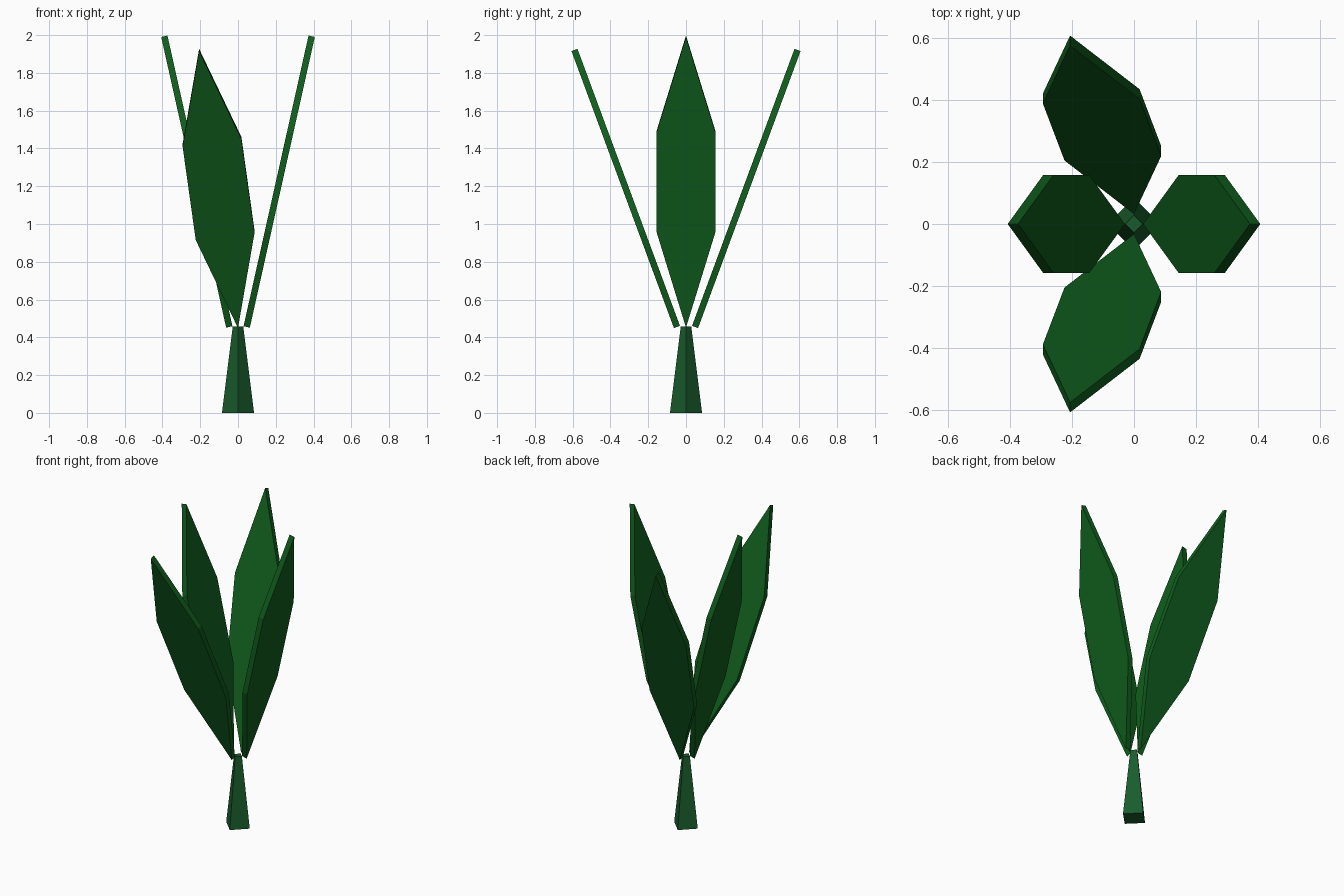
import bpy, bmesh
from math import radians
from mathutils import Matrix

if "Cube" in bpy.data.objects:
    bpy.data.objects.remove(bpy.data.objects["Cube"])


def material(name, color):
    m = bpy.data.materials.new(name)
    m.diffuse_color = color
    m.use_nodes = True
    m.node_tree.nodes["Principled BSDF"].inputs["Base Color"].default_value = m.diffuse_color
    return m


leaf_green = material("leaf_green", (0.005, 0.11, 0.012, 1))
stem_green = material("stem_green", (0.010, 0.107, 0.025, 1))

# Stem: four-sided taper with its corners on the axes
bpy.ops.mesh.primitive_cone_add(vertices=4, radius1=0.085, radius2=0.028,
                                depth=0.457, location=(0, 0, 0.2285))
stem = bpy.context.object
stem.name = "stem"
stem.data.materials.append(stem_green)

# Leaf outline (width, length) and thickness
OUTLINE = [(0, 0), (0.157, 0.522), (0.157, 1.055), (0, 1.577),
           (-0.157, 1.055), (-0.157, 0.522)]
THICK = 0.034


def leaf(name, heading, base, tilt, roll):
    """Hexagonal slab, rolled in its own plane, tilted outwards, then turned."""
    bm = bmesh.new()
    face = bm.faces.new([bm.verts.new((-THICK / 2, w, l)) for w, l in OUTLINE])
    ext = bmesh.ops.extrude_face_region(bm, geom=[face])["geom"]
    bmesh.ops.translate(bm, vec=(THICK, 0, 0),
                        verts=[g for g in ext if isinstance(g, bmesh.types.BMVert)])
    bm.transform(Matrix.Rotation(radians(heading), 4, 'Z')
                 @ Matrix.Translation((base, 0, 0.455))
                 @ Matrix.Rotation(radians(tilt), 4, 'Y')
                 @ Matrix.Rotation(radians(roll), 4, 'X'))
    bmesh.ops.recalc_face_normals(bm, faces=bm.faces)
    mesh = bpy.data.meshes.new(name)
    bm.to_mesh(mesh)
    bm.free()
    mesh.materials.append(leaf_green)
    bpy.context.collection.objects.link(bpy.data.objects.new(name, mesh))


# Upright side leaves, and front and back leaves leaning to the left
leaf("right_leaf", 0, 0.046, 12.6, 0)
leaf("left_leaf", 180, 0.046, 12.6, 0)
leaf("back_leaf", 90, 0.048, 20.3, -7.5)
leaf("front_leaf", -90, 0.048, 20.3, 7.5)
